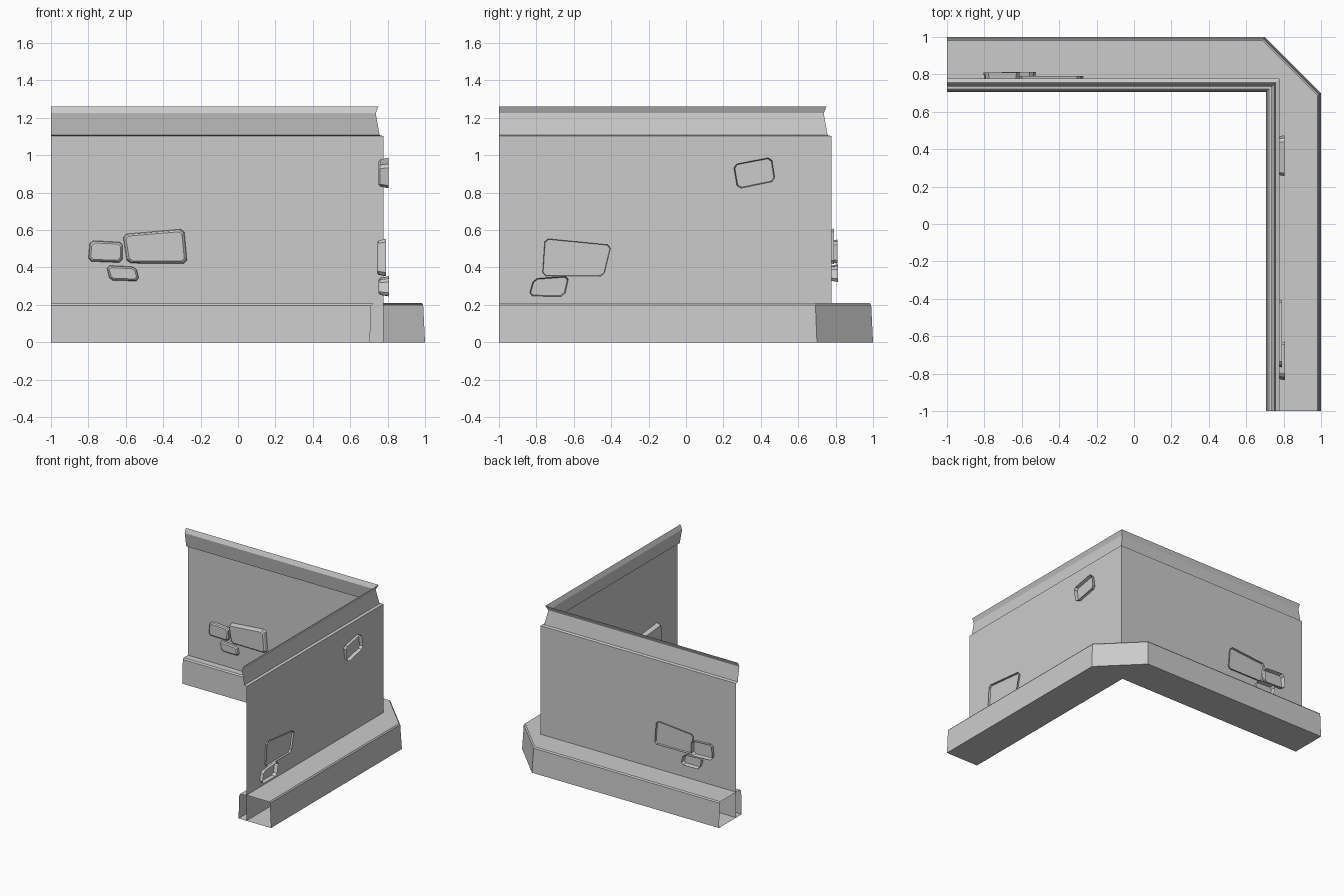
import bpy, bmesh
from mathutils import Vector

if "Cube" in bpy.data.objects:
    bpy.data.objects.remove(bpy.data.objects["Cube"])


def finish(bm, name):
    mesh = bpy.data.meshes.new(name)
    bm.to_mesh(mesh)
    bm.free()
    obj = bpy.data.objects.new(name, mesh)
    bpy.context.collection.objects.link(obj)
    return obj


def corner_sweep(name, profile):
    """Sweep (distance, height, corner cut) points along the L-shaped path."""
    bm = bmesh.new()
    rows = []
    for d, z, cut in profile:
        path = [(-1, d), (d - cut, d), (d, d - cut), (d, -1)]
        rows.append([bm.verts.new((x, y, z)) for x, y in path])
    for a, b in zip(rows, rows[1:]):
        for i in range(3):
            bm.faces.new((a[i], a[i + 1], b[i + 1], b[i]))
    bmesh.ops.dissolve_degenerate(bm, dist=1e-5, edges=bm.edges[:])
    bmesh.ops.remove_doubles(bm, verts=bm.verts[:], dist=1e-5)
    return finish(bm, name)


def stone(name, corners, inner, outer, side):
    """Tapered stone pushed through the wall, open on the outside."""
    pts = [Vector(c) for c in corners]
    outline = []
    for i, p in enumerate(pts):
        for q in (pts[i - 1], pts[(i + 1) % 4]):
            outline.append(p + (q - p).normalized() * 0.018)
    centre = sum(outline, Vector((0, 0))) / len(outline)
    half = [max(abs(p[k] - centre[k]) for p in outline) for k in (0, 1)]
    bm = bmesh.new()
    rows = []
    for depth, inset in ((outer, 0), (inner + 0.008, 0.009), (inner, 0.018)):
        row = []
        for p in outline:
            u, z = [centre[k] + (p[k] - centre[k]) * (1 - inset / half[k]) for k in (0, 1)]
            row.append(bm.verts.new((depth, u, z) if side else (u, depth, z)))
        rows.append(row)
    n = len(outline)
    for a, b in zip(rows, rows[1:]):
        for i in range(n):
            j = (i + 1) % n
            bm.faces.new((a[i], a[j], b[j], b[i]))
    bm.faces.new(rows[-1])
    bmesh.ops.recalc_face_normals(bm, faces=bm.faces[:])
    return finish(bm, name)


# Thin wall sheet
corner_sweep("wall", [(0.777, 0, 0), (0.777, 1.102, 0)])

# Hollow plinth with a chamfered outer corner
corner_sweep("plinth", [
    (0.777, 0.21, 0), (0.982, 0.21, 0.295), (0.99, 0.2, 0.298), (1.0, 0, 0.3),
    (0.705, 0, 0), (0.712, 0.197, 0), (0.722, 0.207, 0), (0.777, 0.207, 0)])

# Flared top trim
corner_sweep("top_trim", [
    (0.777, 1.102, 0), (0.757, 1.108, 0), (0.736, 1.225, 0), (0.752, 1.262, 0)])

# Stones in the back wall: corners are (x, z)
stone("back_stone_large", [(-.62, .58), (-.285, .61), (-.268, .418), (-.595, .42)], .745, .792, False)
stone("back_stone_left", [(-.797, .55), (-.61, .54), (-.613, .42), (-.807, .428)], .752, .81, False)
stone("back_stone_lower", [(-.71, .418), (-.54, .408), (-.52, .322), (-.69, .325)], .755, .812, False)

# Stones in the side wall: corners are (y, z)
stone("side_stone_upper", [(.253, .95), (.458, .99), (.477, .862), (.275, .82)], .752, .805, True)
stone("side_stone_large", [(-.755, .555), (-.4, .52), (-.44, .353), (-.768, .355)], .743, .792, True)
stone("side_stone_lower", [(-.815, .34), (-.625, .355), (-.65, .245), (-.84, .247)], .752, .808, True)
